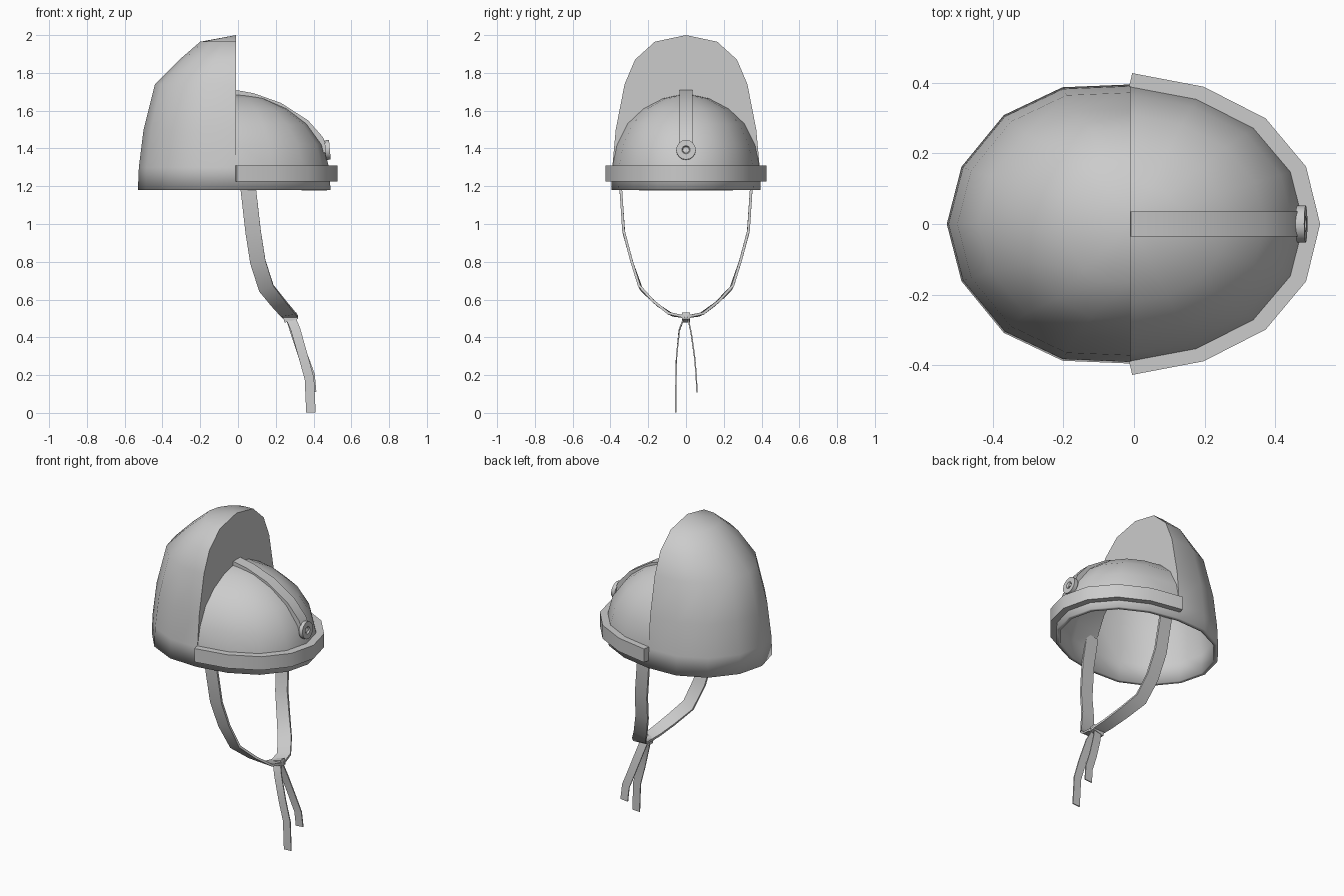
import bpy, bmesh, math
from mathutils import Vector, Matrix

if "Cube" in bpy.data.objects:
    bpy.data.objects.remove(bpy.data.objects["Cube"])

SEAM = -0.01


def finish(name, bm, angle=35):
    bmesh.ops.recalc_face_normals(bm, faces=bm.faces[:])
    me = bpy.data.meshes.new(name)
    bm.to_mesh(me)
    bm.free()
    ob = bpy.data.objects.new(name, me)
    bpy.context.collection.objects.link(ob)
    bpy.ops.object.select_all(action='DESELECT')
    ob.select_set(True)
    bpy.context.view_layer.objects.active = ob
    bpy.ops.object.shade_smooth_by_angle(angle=math.radians(angle))
    return ob


def skin(bm, rows, closed=False):
    """Quads between successive rows of vertices."""
    for r, s in zip(rows, rows[1:]):
        n = len(r)
        for i in range(n if closed else n - 1):
            j = (i + 1) % n
            bm.faces.new((r[i], r[j], s[j], s[i]))


def sweep(name, path, width, thick, side):
    """Flat strap along a path; side is the preferred width direction."""
    bm = bmesh.new()
    pts = [Vector(p) for p in path]
    rows = []
    for i, p in enumerate(pts):
        t = (pts[min(i + 1, len(pts) - 1)] - pts[max(i - 1, 0)]).normalized()
        w = Vector(side)
        w = (w - t * w.dot(t)).normalized()
        n = t.cross(w) * thick / 2
        w = w * width / 2
        rows.append([bm.verts.new(p + q) for q in (w + n, n - w, -w - n, w - n)])
    skin(bm, rows, True)
    bm.faces.new(rows[0])
    bm.faces.new(rows[-1])
    return finish(name, bm)


# Helmet shell: low front dome, tall back, upright wall between them
front_layers = [(1.18, .50, .395), (1.30, .492, .39), (1.42, .46, .365),
                (1.53, .38, .31), (1.61, .275, .225), (1.665, .15, .12), (1.69, 0, 0)]
back_layers = [(1.18, .52, .395), (1.30, .515, .39), (1.50, .49, .372),
               (1.74, .43, .325), (1.87, .30, .27), (1.965, .19, .165), (2.0, 0, 0)]
front_plan = [(0, 1), (.38, .91), (.71, .70), (.925, .38), (1, 0)]
back_plan = [(0, 1), (.37, .98), (.69, .78), (.92, .41), (1, 0)]


def half_loop(plan):
    return plan + [(u, -v) for u, v in plan[-2::-1]]


bm = bmesh.new()


def half_shell(layers, plan, sign):
    rows = [[bm.verts.new((SEAM + sign * a * u, b * v, z)) for u, v in half_loop(plan)]
            for z, a, b in layers]
    skin(bm, rows)
    return rows


f = half_shell(front_layers, front_plan, 1)
b = half_shell(back_layers, back_plan, -1)
for k in (0, -1):
    skin(bm, [[r[k] for r in f[1:]], [r[k] for r in b[1:]]])
bmesh.ops.remove_doubles(bm, verts=bm.verts[:], dist=0.0005)
bmesh.ops.dissolve_degenerate(bm, edges=bm.edges[:], dist=0.0005)
shell = finish("helmet_shell", bm, 40)
solid = shell.modifiers.new("thickness", 'SOLIDIFY')
solid.thickness = 0.025
solid.offset = -1
# keep the thickness on the inside
apex = max(shell.data.polygons, key=lambda p: abs(p.normal.z))
if apex.normal.z < 0:
    shell.data.flip_normals()

# Brim band round the front half
bm = bmesh.new()
rows = []
for u, v in half_loop(front_plan):
    o = (SEAM + .005 + .532 * u, .427 * v)
    i = (SEAM - .005 + .495 * u, .385 * v)
    rows.append([bm.verts.new((x, y, z)) for x, y, z in
                 ((*o, 1.225), (*o, 1.31), (*i, 1.31), (*i, 1.225))])
skin(bm, rows, True)
bm.faces.new(rows[0])
bm.faces.new(rows[-1])
finish("brim_band", bm, 30)

# Raised strip over the dome
sweep("crest_strip", [(-.012, 0, 1.692), (.08, 0, 1.675), (.22, 0, 1.625), (.36, 0, 1.535),
                      (.435, 0, 1.45), (.465, 0, 1.38)], .07, .035, (0, 1, 0))

# Round badge at the strip's end
bm = bmesh.new()
bmesh.ops.create_cone(bm, cap_ends=True, segments=16, radius1=.052, radius2=.052, depth=.025)
cap = max(bm.faces, key=lambda q: q.calc_center_median().z)
bmesh.ops.inset_region(bm, faces=[cap], thickness=.03)
bmesh.ops.inset_region(bm, faces=[cap], thickness=.006, depth=-.01)
bm.transform(Matrix.Translation((.474, 0, 1.392)) @ Matrix.Rotation(math.radians(85), 4, 'Y'))
finish("front_badge", bm, 30)

# Chin straps, mirrored
strap = [(.02, .35, 1.38), (.055, .345, 1.18), (.08, .33, .96), (.105, .287, .8),
         (.15, .24, .66), (.215, .16, .58), (.265, .08, .522), (.278, 0, .508)]
for s, name in ((1, "chin_strap_back"), (-1, "chin_strap_front")):
    sweep(name, [(x, s * y, z) for x, y, z in strap], .082, .014, (1, 0, 0))

# Knot and hanging tails
bm = bmesh.new()
bmesh.ops.create_cube(bm, size=1, matrix=Matrix.Translation((.278, 0, .505))
                      @ Matrix.Rotation(math.radians(-15), 4, 'Y')
                      @ Matrix.Diagonal((.075, .04, .036, 1)))
finish("strap_knot", bm)
sweep("strap_tail_long", [(.278, -.01, .505), (.305, -.035, .44), (.345, -.05, .3),
                          (.378, -.053, .18), (.386, -.055, .002)], .05, .007, (1, 0, 0))
sweep("strap_tail_short", [(.278, .01, .505), (.305, .028, .42), (.345, .045, .3),
                           (.382, .054, .2), (.39, .058, .11)], .05, .007, (1, 0, 0))
